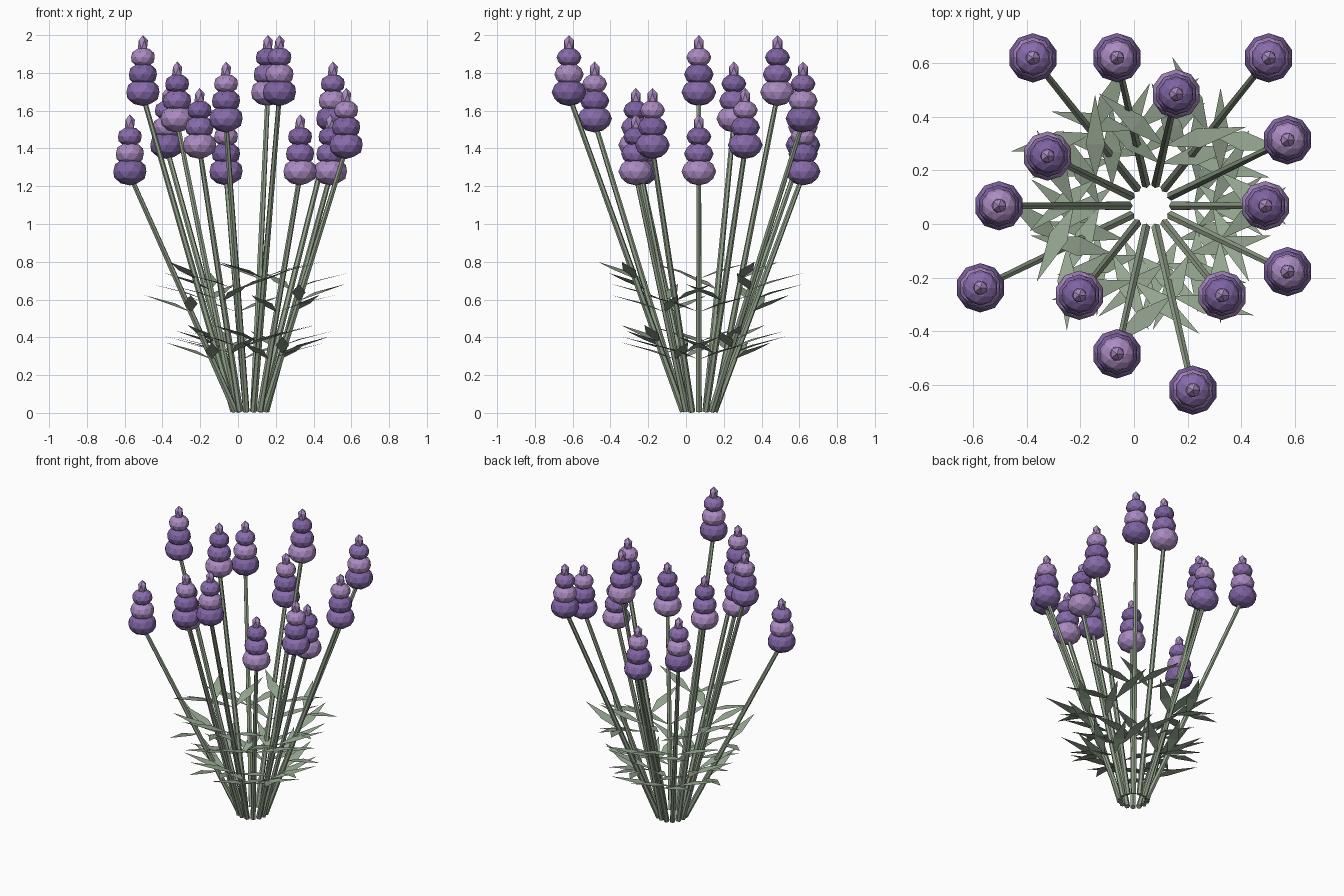
import bpy, bmesh
from math import radians, cos, sin
from mathutils import Vector, Matrix

cube = bpy.data.objects.get("Cube")
if cube:
    bpy.data.objects.remove(cube, do_unlink=True)


def material(name, rgb):
    m = bpy.data.materials.new(name)
    m.use_nodes = True
    m.diffuse_color = (*rgb, 1)
    m.node_tree.nodes["Principled BSDF"].inputs["Base Color"].default_value = (*rgb, 1)
    return m


STEM = material("stem green", (0.29, 0.36, 0.26))
LEAF = material("leaf green", (0.31, 0.39, 0.29))
PURPLES = [material("light lavender", (0.41, 0.26, 0.54)),
           material("mid purple", (0.25, 0.15, 0.41)),
           material("deep purple", (0.21, 0.125, 0.36))]


def finish(bm, name, materials):
    mesh = bpy.data.meshes.new(name)
    bm.to_mesh(mesh)
    bm.free()
    for m in materials:
        mesh.materials.append(m)
    obj = bpy.data.objects.new(name, mesh)
    bpy.context.collection.objects.link(obj)


def direction(angle):
    return Vector((cos(angle), sin(angle), 0))


def add_stem(name, start, end):
    bm = bmesh.new()
    axis = end - start
    place = Matrix.Translation((start + end) / 2) @ axis.to_track_quat("Z", "Y").to_matrix().to_4x4()
    bmesh.ops.create_cone(bm, cap_ends=True, segments=6, radius1=0.018, radius2=0.013,
                          depth=axis.length, matrix=place)
    finish(bm, name, [STEM])


def add_leaf(bm, root, angle):
    # Pointed diamond blade rising away from the stem, bent at its widest line
    out, side = direction(angle), direction(angle + radians(90))
    mid = root + out * 0.13 + Vector((0, 0, 0.045))
    base, tip = bm.verts.new(root), bm.verts.new(root + out * 0.315 + Vector((0, 0, 0.09)))
    right, left = (bm.verts.new(mid + side * half) for half in (-0.036, 0.036))
    bm.faces.new((base, right, left))
    bm.faces.new((right, tip, left))


def add_ball(bm, centre, radius, half_height, detail, colour):
    scale = Matrix.Diagonal((radius, radius, half_height, 1))
    made = bmesh.ops.create_icosphere(bm, subdivisions=detail, radius=1,
                                      matrix=Matrix.Translation(centre) @ scale)
    for face in {f for v in made["verts"] for f in v.link_faces}:
        face.material_index = colour


# Flower tiers: drop below the tip, radius
TIERS = ((0.302, 0.092), (0.208, 0.078), (0.118, 0.066))


def add_flower(name, tip, index):
    bm = bmesh.new()
    for tier, (drop, radius) in enumerate(TIERS):
        add_ball(bm, tip - Vector((0, 0, drop)), radius, radius * 0.8, 2, (index + tier) % 3)
    add_ball(bm, tip - Vector((0, 0, 0.05)), 0.03, 0.05, 1, 0)
    finish(bm, name, PURPLES)


CENTRE = Vector((0.0625, 0.068, 0))
SPREADS = (0.427, 0.566, 0.705)
COUNT = 14

# Ring of leaning stems, each with two leaf pairs and a flower spike
for i in range(COUNT):
    angle = radians(360 * i / COUNT)
    out = direction(angle)
    tip = CENTRE + out * SPREADS[i % 3] + Vector((0, 0, 1.58 + 0.14 * (i % 4)))
    start = CENTRE + out * 0.085 + Vector((0, 0, 0.0075))
    end = tip - Vector((0, 0, 0.32))
    add_stem(f"stem_{i + 1}", start, end)
    leaves = bmesh.new()
    for t in (0.22, 0.42):
        for sign in (-1, 1):
            add_leaf(leaves, start.lerp(end, t), angle + sign * radians(64))
    finish(leaves, f"leaves_{i + 1}", [LEAF])
    add_flower(f"flower_spike_{i + 1}", tip, i)
